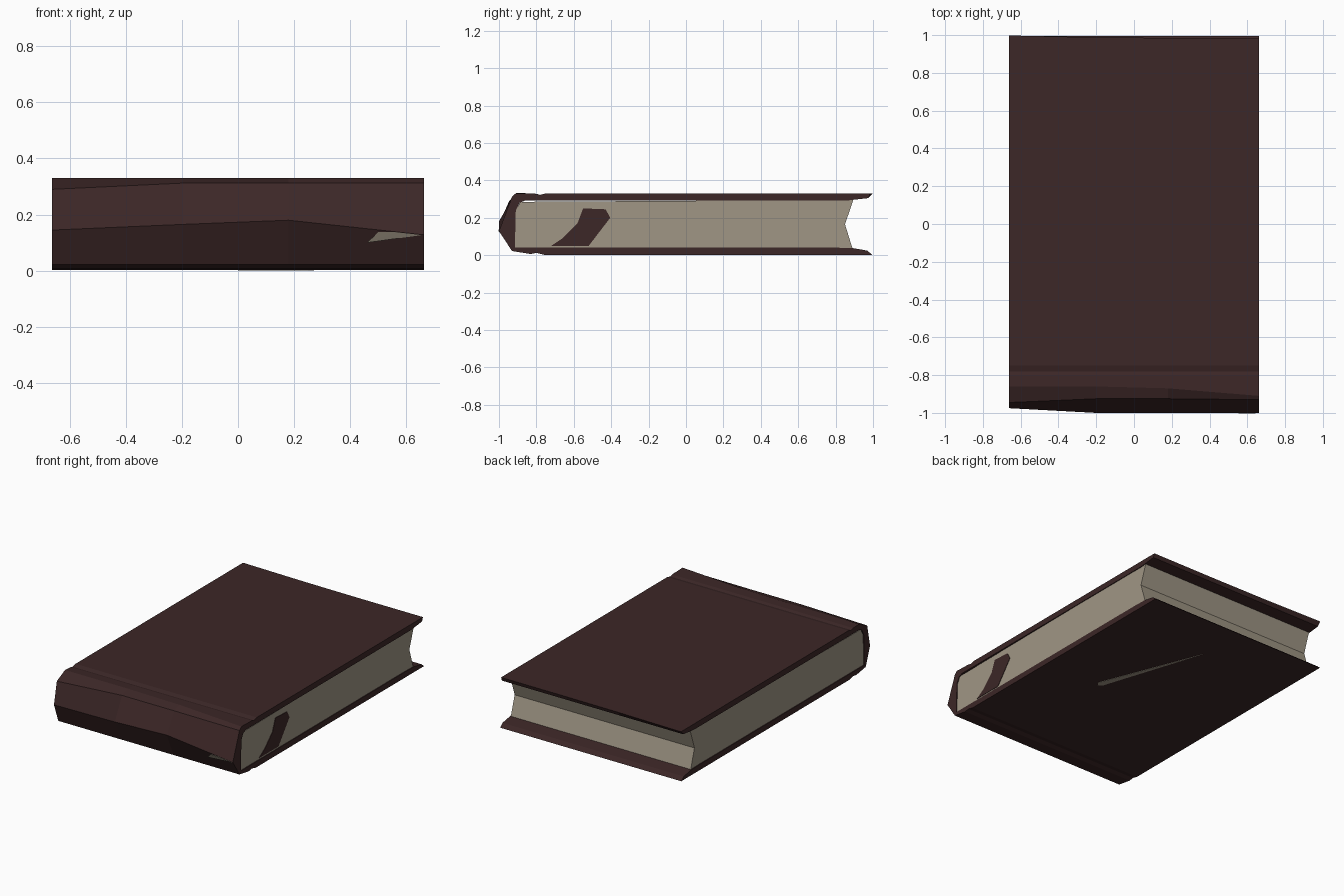
import bpy, bmesh

if "Cube" in bpy.data.objects:
    bpy.data.objects.remove(bpy.data.objects["Cube"])


def material(name, rgb):
    m = bpy.data.materials.new(name)
    m.diffuse_color = (*rgb, 1)
    m.use_nodes = True
    m.node_tree.nodes["Principled BSDF"].inputs["Base Color"].default_value = m.diffuse_color
    return m


COVER = material("dark brown leather", (0.045, 0.020, 0.020))
PAPER = material("aged paper", (0.35, 0.305, 0.235))


def loft(name, rings, mat):
    """Join equal-length rings of points into a closed, flat-shaded solid."""
    bm = bmesh.new()
    loops = [[bm.verts.new(p) for p in ring] for ring in rings]
    n = len(loops[0])
    for a, b in zip(loops, loops[1:]):
        for i in range(n):
            j = (i + 1) % n
            bm.faces.new((a[i], a[j], b[j], b[i]))
    caps = [bm.faces.new(loops[0]), bm.faces.new(loops[-1])]
    bmesh.ops.recalc_face_normals(bm, faces=bm.faces)
    bmesh.ops.triangulate(bm, faces=caps)
    mesh = bpy.data.meshes.new(name)
    bm.to_mesh(mesh)
    bm.free()
    mesh.materials.append(mat)
    ob = bpy.data.objects.new(name, mesh)
    bpy.context.collection.objects.link(ob)
    return ob


def cover_section(x, back_y, shoulder_y, upper, tip):
    """C-shaped section of the binding; the spine points vary along x."""
    profile = [
        # top board, hinge groove and rounded spine
        (back_y, 0.33), (-0.75, 0.33), (-0.78, 0.322), (-0.80, 0.328),
        (shoulder_y, 0.331), upper, tip, (-0.93, 0.022),
        # bottom board
        (-0.83, 0.006), (-0.80, 0.012), (-0.76, 0.002), (0.995, 0.002),
        (0.97, 0.024), (0.89, 0.038), (0.80, 0.04), (-0.915, 0.04),
        # inside of spine and top board
        (-0.91, 0.24), (-0.89, 0.28), (-0.86, 0.292), (0.86, 0.292),
        (0.975, 0.305),
    ]
    return [(x, y, z) for y, z in profile]


# Leather binding: both boards and the spine in one shell
loft("cover", [
    cover_section(-0.662, 0.998, -0.86, (-0.945, 0.29), (-0.975, 0.145)),
    cover_section(-0.2, 0.988, -0.86, (-0.925, 0.312), (-1.0, 0.165)),
    cover_section(0.18, 0.985, -0.87, (-0.925, 0.312), (-1.0, 0.18)),
    cover_section(0.662, 0.985, -0.91, (-0.93, 0.312), (-1.0, 0.128)),
], COVER)

# Page block with a hollow fore edge
pages = [(-0.92, 0.036), (0.89, 0.036), (0.85, 0.165), (0.895, 0.296),
         (-0.885, 0.285), (-0.91, 0.24)]
loft("pages", [[(x, y, z) for y, z in pages] for x in (-0.657, 0.657)], PAPER)

# Dark stain across the right-hand page edges
stain = [(-0.72, 0.05), (-0.52, 0.05), (-0.405, 0.20), (-0.43, 0.245),
         (-0.55, 0.25), (-0.58, 0.17), (-0.66, 0.09)]
loft("page_stain", [[(x, y, z) for y, z in stain] for x in (0.655, 0.66)], COVER)

# Paper showing through a wear mark on the underside
wear = [(0.0, 0.66), (0.27, -0.02), (0.25, -0.05), (0.225, -0.03)]
loft("bottom_wear", [[(x, y, z) for x, y in wear] for z in (0.0, 0.006)], PAPER)

# Paper showing through the worn lower spine corner
scuff = [(0.46, 0.10), (0.655, 0.127), (0.56, 0.138), (0.50, 0.138)]


def spine_y(x, z):
    ridge = 0.18 - (x - 0.18) * 0.052 / 0.482
    return -1.0 + 0.07 * max(0, ridge - z) / (ridge - 0.022)


loft("spine_wear", [[(x, spine_y(x, z) + d, z) for x, z in scuff]
                    for d in (-0.003, 0.003)], PAPER)
